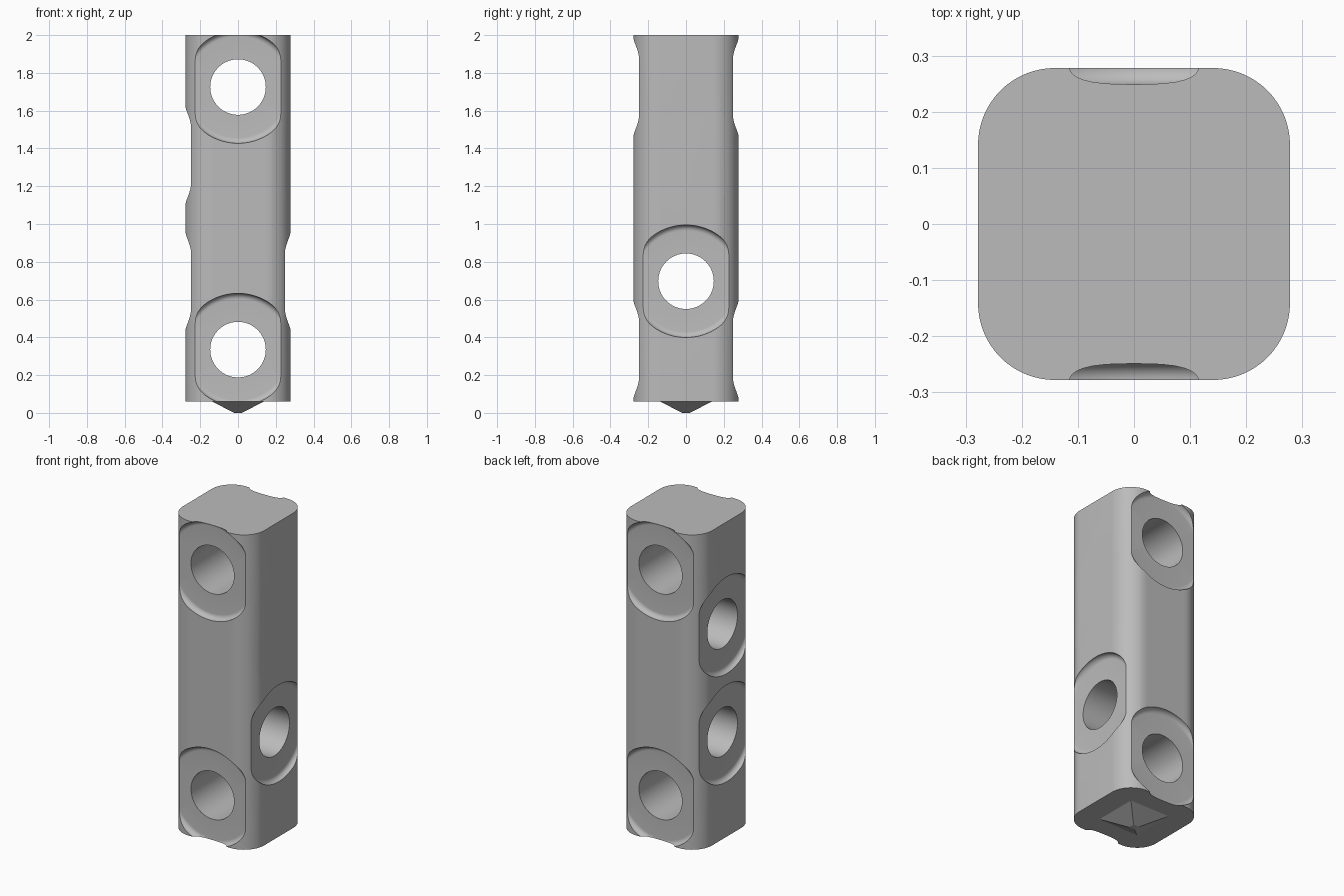
import bpy, bmesh, math
from mathutils import Matrix

if "Cube" in bpy.data.objects:
    bpy.data.objects.remove(bpy.data.objects["Cube"])

HALF, CORNER = 0.278, 0.137      # square section and its corner radius
Z0, Z1 = 0.06, 2.0               # body bottom and top
HOLE, DISH, FILLET = 0.147, 0.298, 0.03

gray = bpy.data.materials.new("plain_gray")
gray.diffuse_color = (0.5, 0.5, 0.5, 1)
gray.use_nodes = True
gray.node_tree.nodes["Principled BSDF"].inputs["Base Color"].default_value = gray.diffuse_color


def make_object(name, bm):
    bmesh.ops.recalc_face_normals(bm, faces=bm.faces[:])
    mesh = bpy.data.meshes.new(name)
    bm.to_mesh(mesh)
    bm.free()
    mesh.materials.append(gray)
    ob = bpy.data.objects.new(name, mesh)
    bpy.context.collection.objects.link(ob)
    return ob


def loft(name, rings):
    """Closed solid through a stack of equal-length rings."""
    bm = bmesh.new()
    rows = [[bm.verts.new(p) for p in ring] for ring in rings]
    for a, b in zip(rows, rows[1:]):
        n = len(a)
        for i in range(n):
            bm.faces.new((a[i], a[(i + 1) % n], b[(i + 1) % n], b[i]))
    bm.faces.new(rows[0])
    bm.faces.new(rows[-1])
    return make_object(name, bm)


# Rounded square bar
outline = []
for q in range(4):
    for i in range(17):
        a = math.pi / 2 * (q + i / 16)
        mid = math.pi / 2 * q + math.pi / 4
        c = (HALF - CORNER) * math.sqrt(2)
        outline.append((c * math.cos(mid) + CORNER * math.cos(a),
                        c * math.sin(mid) + CORNER * math.sin(a)))
body = loft("perforated_bar", [[(x, y, z) for x, y in outline] for z in (Z0, Z1)])

# Blunt pyramid point under the bar
square = [(1, 1), (-1, 1), (-1, -1), (1, -1)]
tip = loft("pyramid_tip", [[(x * r, y * r, z) for x, y in square]
                           for z, r in ((0.1, 0.137), (Z0, 0.137), (0, 0.02))])

# Cutter profile: through hole with a filleted dish at each end
end = [(HOLE, HALF - FILLET)]
for i in range(9):
    a = math.pi / 2 * i / 8
    end.append((DISH - FILLET + FILLET * math.sin(a), HALF - FILLET * math.cos(a)))
end.append((DISH, 0.4))
profile = [(r, -h) for r, h in reversed(end)] + end


def hole_cutter(name, z, axis):
    n = 96
    rings = [[(r * math.cos(2 * math.pi * i / n), r * math.sin(2 * math.pi * i / n), h)
              for i in range(n)] for r, h in profile]
    ob = loft(name, rings)
    ob.data.transform(Matrix.Translation((0, 0, z)) @ Matrix.Rotation(math.pi / 2, 4, axis))
    return ob


# Outer holes run front to back, inner holes run side to side
cutters = [hole_cutter("front_hole_cutter", z, 'X') for z in (0.335, 1.725)]
cutters += [hole_cutter("side_hole_cutter", z, 'Y') for z in (0.697, 1.363)]

for helper in [tip] + cutters:
    m = body.modifiers.new(helper.name, 'BOOLEAN')
    m.operation = 'UNION' if helper is tip else 'DIFFERENCE'
    m.solver = 'EXACT'
    m.object = helper

# Bake the booleans and drop the helpers
bpy.context.view_layer.update()
result = bpy.data.meshes.new_from_object(
    body.evaluated_get(bpy.context.evaluated_depsgraph_get()))
body.modifiers.clear()
body.data = result
for helper in [tip] + cutters:
    bpy.data.objects.remove(helper)
body.data.materials.clear()
body.data.materials.append(gray)

bpy.ops.object.select_all(action='DESELECT')
body.select_set(True)
bpy.context.view_layer.objects.active = body
bpy.ops.object.shade_smooth_by_angle(angle=math.radians(25))
